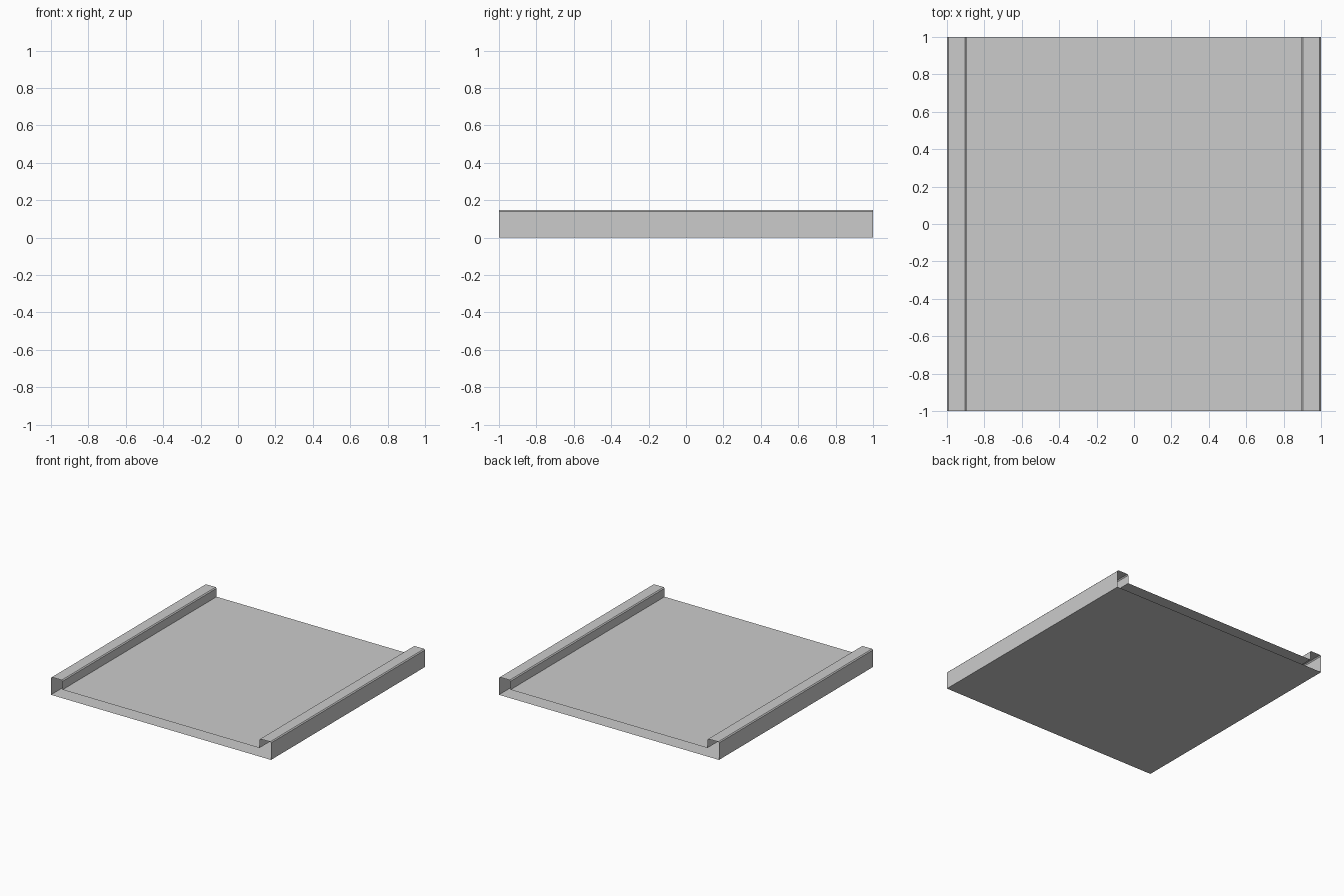
import bpy, bmesh

if "Cube" in bpy.data.objects:
    bpy.data.objects.remove(bpy.data.objects["Cube"])

# Settings: curb height, floor height, inner curb face, edge chamfer
TOP, FLOOR, INNER, CH = 0.147, 0.07, 0.895, 0.008

# Right half of the cross-section, from floor to underside
half = [(INNER, FLOOR), (INNER, TOP - CH), (INNER + CH, TOP),
        (1 - CH, TOP), (1, TOP - CH), (1, 0)]
profile = half + [(-x, z) for x, z in reversed(half)]

# Channel slab with curbs: closed profile swept along y, ends left open
bm = bmesh.new()
front = [bm.verts.new((x, -1, z)) for x, z in profile]
back = [bm.verts.new((x, 1, z)) for x, z in profile]
n = len(profile)
for i in range(n):
    j = (i + 1) % n
    bm.faces.new((front[i], front[j], back[j], back[i]))
bmesh.ops.recalc_face_normals(bm, faces=bm.faces)

mesh = bpy.data.meshes.new("curbed_slab")
bm.to_mesh(mesh)
bm.free()
slab = bpy.data.objects.new("curbed_slab", mesh)
bpy.context.collection.objects.link(slab)
